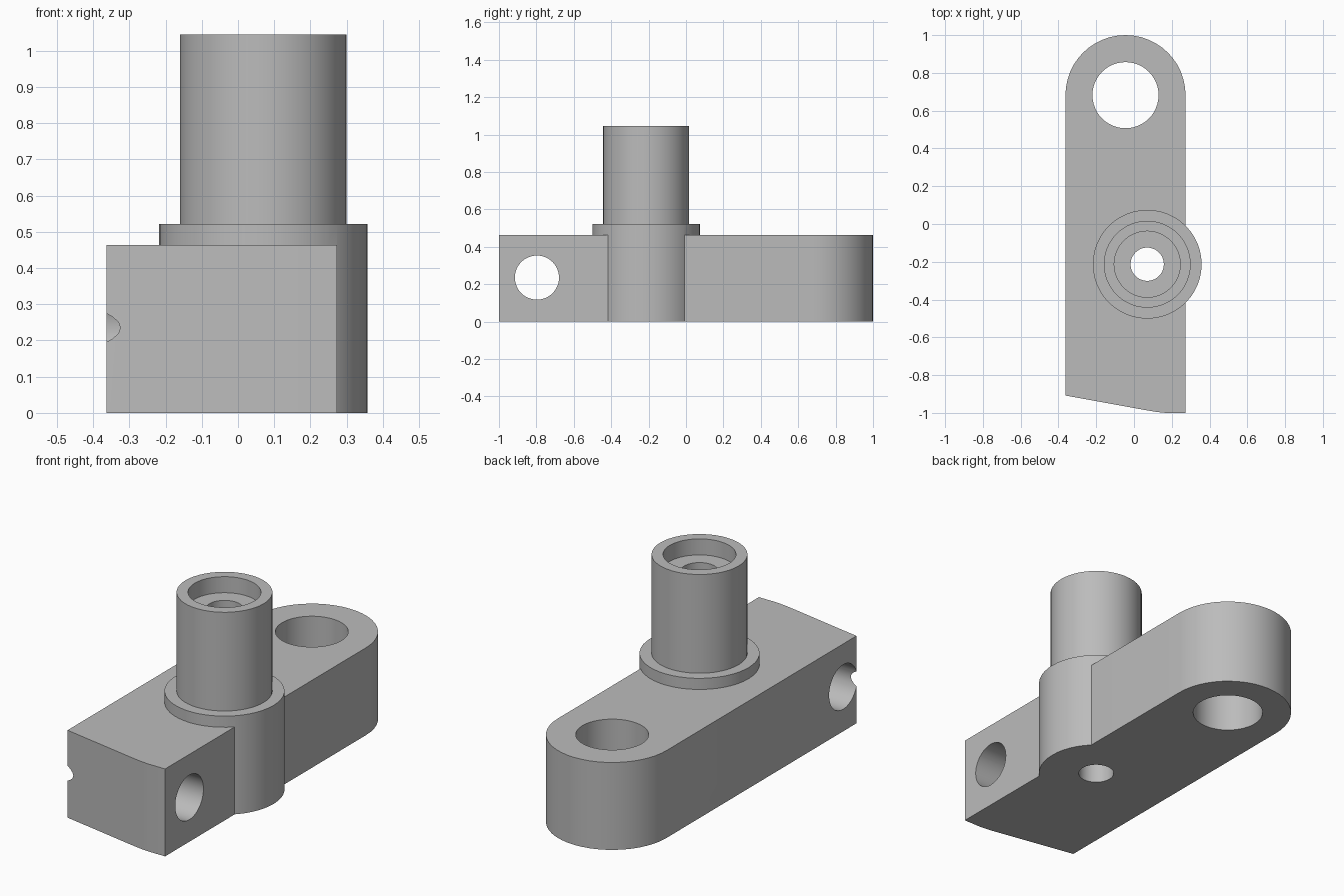
import bpy, math

old = bpy.data.objects.get("Cube")
if old:
    bpy.data.objects.remove(old, do_unlink=True)

grey = bpy.data.materials.new("plain grey")
grey.use_nodes = True
colour = (0.5, 0.5, 0.5, 1)
grey.diffuse_color = colour
grey.node_tree.nodes["Principled BSDF"].inputs["Base Color"].default_value = colour

ARM_X, HALF, ARM_H = -0.045, 0.318, 0.463
BOSS = (0.07, -0.213)
EYE_Y = 0.682


def prism(name, outline, z0, z1):
    """Extrude a counter-clockwise outline from z0 to z1."""
    n = len(outline)
    verts = [(x, y, z) for z in (z0, z1) for x, y in outline]
    faces = [tuple(reversed(range(n))), tuple(range(n, 2 * n))]
    faces += [(i, (i + 1) % n, n + (i + 1) % n, n + i) for i in range(n)]
    mesh = bpy.data.meshes.new(name)
    mesh.from_pydata(verts, [], faces)
    mesh.materials.append(grey)
    obj = bpy.data.objects.new(name, mesh)
    bpy.context.collection.objects.link(obj)
    return obj


def disc(name, centre, radius, z0, z1, n=48):
    ring = [(centre[0] + radius * math.cos(math.tau * i / n),
             centre[1] + radius * math.sin(math.tau * i / n)) for i in range(n)]
    return prism(name, ring, z0, z1)


def combine(target, tool, operation):
    """Apply a boolean and drop the tool."""
    mod = target.modifiers.new(operation, 'BOOLEAN')
    mod.operation, mod.object, mod.solver = operation, tool, 'EXACT'
    bpy.ops.object.select_all(action='DESELECT')
    bpy.context.view_layer.objects.active = target
    target.select_set(True)
    bpy.ops.object.modifier_apply(modifier=mod.name)
    bpy.data.objects.remove(tool, do_unlink=True)


# Arm: slanted front end, rounded back end
left, right = ARM_X - HALF, ARM_X + HALF
outline = [(left, -0.908), (0.06, -0.985), (0.12, -0.995), (0.17, -1), (right, -1)]
outline += [(ARM_X + HALF * math.cos(math.pi * i / 24),
             EYE_Y + HALF * math.sin(math.pi * i / 24)) for i in range(25)]
body = prism("bracket_arm_with_post", outline, 0, ARM_H)

# Boss and post
combine(body, disc("boss", BOSS, 0.288, 0, 0.522), 'UNION')
combine(body, disc("post", BOSS, 0.23, 0.2, 1.045), 'UNION')

# Bores: back eye, post counterbore, post through hole, cross hole
combine(body, disc("eye_cutter", (ARM_X, EYE_Y), 0.175, -0.1, 0.6), 'DIFFERENCE')
combine(body, disc("counterbore_cutter", BOSS, 0.175, 0.96, 1.2), 'DIFFERENCE')
combine(body, disc("bore_cutter", BOSS, 0.088, -0.1, 1.2), 'DIFFERENCE')
cross = disc("cross_cutter", (0, 0), 0.118, -0.6, 0.6)
cross.rotation_euler.y = math.pi / 2
cross.location = (0, -0.797, 0.235)
bpy.context.view_layer.update()
combine(body, cross, 'DIFFERENCE')

bpy.ops.object.select_all(action='DESELECT')
body.select_set(True)
bpy.context.view_layer.objects.active = body
bpy.ops.object.shade_smooth_by_angle(angle=math.radians(30))
